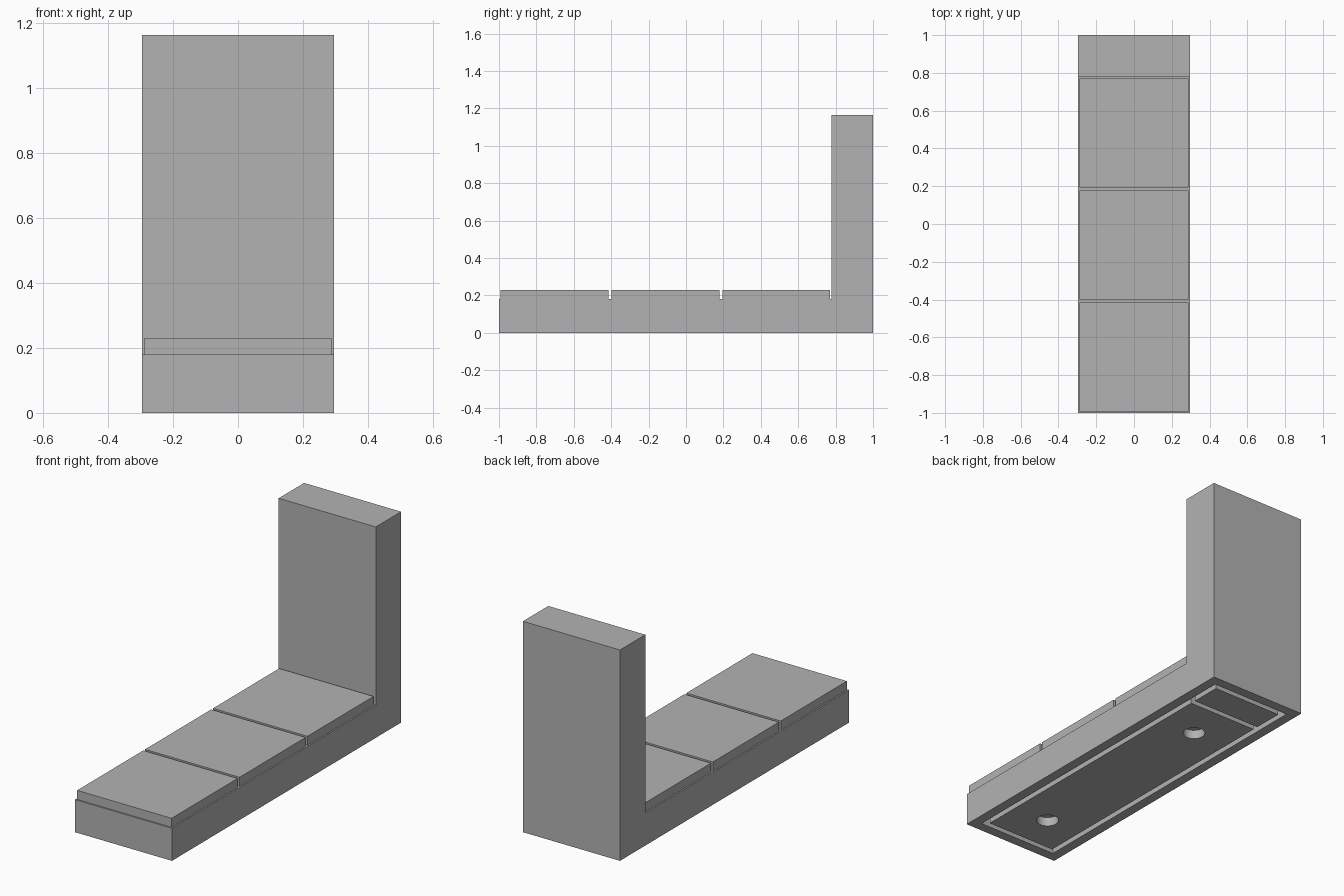
import bpy
import bmesh
from mathutils import Matrix, Vector

default = bpy.data.objects.get("Cube")
if default:
    bpy.data.objects.remove(default, do_unlink=True)

UNIT = 0.593            # square module of the base
HALF = UNIT / 2
BASE_H, PAD_TOP, TALL = 0.18, 0.23, 1.165
WALL_Y = -1 + 3 * UNIT  # front of the upright
PAD_GAP = 0.008
CUT = 0.05              # depth of the underside grooves and holes

grey = bpy.data.materials.new("mid_grey")
grey.use_nodes = True
grey.diffuse_color = (0.45, 0.45, 0.45, 1)
grey.node_tree.nodes["Principled BSDF"].inputs["Base Color"].default_value = grey.diffuse_color


def add_object(name, bm):
    bmesh.ops.recalc_face_normals(bm, faces=bm.faces)
    mesh = bpy.data.meshes.new(name)
    bm.to_mesh(mesh)
    bm.free()
    mesh.materials.append(grey)
    obj = bpy.data.objects.new(name, mesh)
    bpy.context.collection.objects.link(obj)
    return obj


def box(name, low, high):
    low, high = Vector(low), Vector(high)
    bm = bmesh.new()
    place = Matrix.Translation((low + high) / 2) @ Matrix.Diagonal((*(high - low), 1))
    bmesh.ops.create_cube(bm, size=1, matrix=place)
    return add_object(name, bm)


# L-shaped body: side profile extruded across the width
bm = bmesh.new()
profile = [(-1, 0), (1, 0), (1, TALL), (WALL_Y, TALL), (WALL_Y, BASE_H), (-1, BASE_H)]
face = bm.faces.new([bm.verts.new((-HALF, y, z)) for y, z in profile])
side = bmesh.ops.extrude_face_region(bm, geom=[face])
bmesh.ops.translate(bm, vec=(UNIT, 0, 0),
                    verts=[g for g in side["geom"] if isinstance(g, bmesh.types.BMVert)])
body = add_object("body", bm)

# Underside grooves outlining a long panel and a short panel
RIM, GROOVE = 0.055, 0.03
gx, gy = HALF - RIM, 1 - RIM
cutters = []
for s in (-1, 1):
    xs = sorted((s * gx, s * (gx - GROOVE)))
    cutters.append(box("groove_cutter", (xs[0], -gy, -CUT), (xs[1], gy, CUT)))
for y in (-gy, 0.715, gy - GROOVE):
    cutters.append(box("groove_cutter", (-gx, y, -CUT), (gx, y + GROOVE, CUT)))

# Round blind holes in the long panel
for y in (-0.70, 0.485):
    bm = bmesh.new()
    bmesh.ops.create_cone(bm, cap_ends=True, segments=32, radius1=0.057, radius2=0.057,
                          depth=2 * CUT, matrix=Matrix.Translation((0, y, 0)))
    cutters.append(add_object("hole_cutter", bm))

for cutter in cutters:
    cutter.hide_render = True
    mod = body.modifiers.new("cut", "BOOLEAN")
    mod.operation = "DIFFERENCE"
    mod.solver = "EXACT"
    mod.object = cutter

# Bake the cuts and drop the cutters
graph = bpy.context.evaluated_depsgraph_get()
cut_mesh = bpy.data.meshes.new_from_object(body.evaluated_get(graph))
body.modifiers.clear()
body.data = cut_mesh
for cutter in cutters:
    bpy.data.objects.remove(cutter, do_unlink=True)

# Square pads on the base
for i, name in enumerate(("front_pad", "middle_pad", "rear_pad")):
    y = -1 + i * UNIT
    box(name, (PAD_GAP - HALF, y + PAD_GAP, BASE_H),
        (HALF - PAD_GAP, y + UNIT - PAD_GAP, PAD_TOP))

# Smooth the hole walls, keep every edge sharp
bpy.ops.object.select_all(action="DESELECT")
body.select_set(True)
bpy.context.view_layer.objects.active = body
bpy.ops.object.shade_smooth_by_angle()
